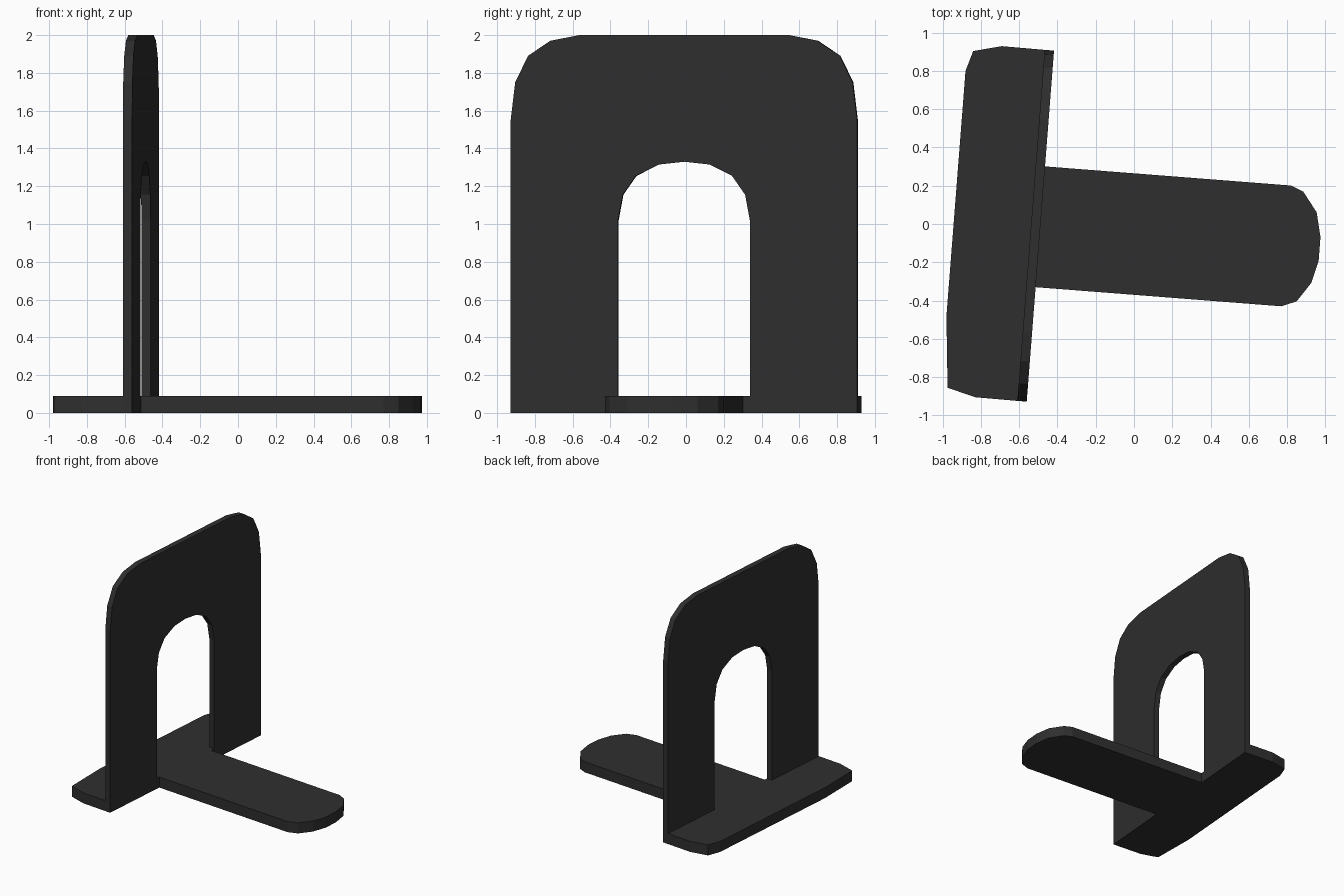
import bpy, bmesh, math
from mathutils import Matrix

if "Cube" in bpy.data.objects:
    bpy.data.objects.remove(bpy.data.objects["Cube"])

TURN = Matrix.Rotation(math.radians(-4.45), 4, 'Z')   # whole model sits slightly turned
BACK, FRONT = -0.536, -0.487                          # faces of the upright plate
MID = -0.049                                          # centre line of plate and opening

mat = bpy.data.materials.new("dark_metal")
mat.diffuse_color = (0.028, 0.028, 0.028, 1)
mat.use_nodes = True
mat.node_tree.nodes["Principled BSDF"].inputs["Base Color"].default_value = mat.diffuse_color


def prism(name, outline, move):
    """Extrude a flat outline (3D points) along a vector."""
    bm = bmesh.new()
    face = bm.faces.new([bm.verts.new(p) for p in outline])
    ext = bmesh.ops.extrude_face_region(bm, geom=[face])
    verts = [g for g in ext["geom"] if isinstance(g, bmesh.types.BMVert)]
    bmesh.ops.translate(bm, verts=verts, vec=move)
    bmesh.ops.recalc_face_normals(bm, faces=bm.faces)
    bm.transform(TURN)
    me = bpy.data.meshes.new(name)
    bm.to_mesh(me)
    bm.free()
    me.materials.append(mat)
    ob = bpy.data.objects.new(name, me)
    bpy.context.collection.objects.link(ob)
    return ob


def arch(half):
    """Mirror a half profile (width, height) into a left-to-right arch."""
    left = [(MID - w, h) for w, h in half]
    right = [(MID + w, h) for w, h in reversed(half) if w > 0]
    return left + right


# Upright plate with arched opening
outer = arch([(0.92, 0), (0.92, 1.55), (0.896, 1.75), (0.828, 1.89), (0.71, 1.97), (0.555, 2.0)])
inner = arch([(0.35, 0), (0.35, 1.02), (0.325, 1.155), (0.255, 1.255), (0.135, 1.315), (0, 1.33)])
prism("upright_plate", [(BACK, v, z) for v, z in outer + inner[::-1]], (FRONT - BACK, 0, 0))

# T-shaped foot: wide rear strip and rounded front tongue
foot = [
    (BACK, MID + 0.92), (-0.761, 0.873), (-0.908, 0.836), (-0.94, 0.729),
    (-0.94, -0.556), (-0.905, -0.929), (-0.756, -0.967), (BACK, MID - 0.92),
    (BACK, MID - 0.35), (FRONT, MID - 0.35), (FRONT, -0.369),
    (0.801, -0.369), (0.879, -0.337), (0.947, -0.236), (0.977, -0.118),
    (0.977, 0.007), (0.947, 0.135), (0.869, 0.237), (0.802, 0.264),
    (FRONT, 0.264), (FRONT, MID + 0.35), (BACK, MID + 0.35),
]
prism("foot", [(u, v, 0) for u, v in foot], (0, 0, 0.09))
